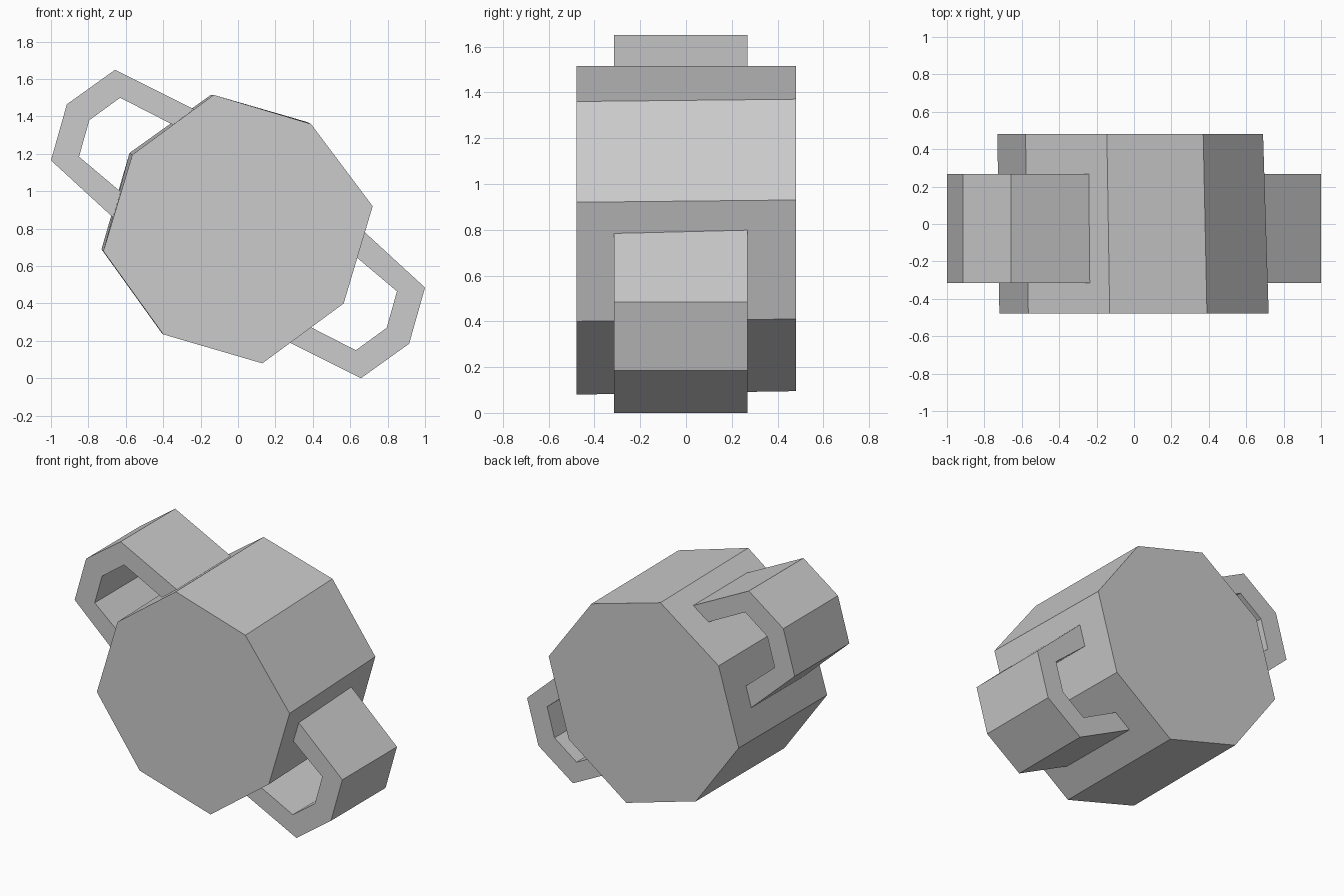
import bpy
import bmesh

cube = bpy.data.objects.get("Cube")
if cube:
    bpy.data.objects.remove(cube, do_unlink=True)

grey = bpy.data.materials.new("plain grey")
grey.use_nodes = True
color = (0.6, 0.6, 0.6, 1)
grey.diffuse_color = color
grey.node_tree.nodes["Principled BSDF"].inputs["Base Color"].default_value = color


def add_prism(name, front, back, y_front, y_back):
    """Join two matching x-z outlines into a closed solid."""
    bm = bmesh.new()
    a = [bm.verts.new((x, y_front, z)) for x, z in front]
    b = [bm.verts.new((x, y_back, z)) for x, z in back]
    bm.faces.new(a)
    bm.faces.new(b[::-1])
    n = len(a)
    for i in range(n):
        j = (i + 1) % n
        bm.faces.new((a[i], b[i], b[j], a[j]))
    bmesh.ops.recalc_face_normals(bm, faces=bm.faces)
    mesh = bpy.data.meshes.new(name)
    bm.to_mesh(mesh)
    bm.free()
    mesh.materials.append(grey)
    obj = bpy.data.objects.new(name, mesh)
    bpy.context.collection.objects.link(obj)
    return obj


# Eight-sided body, very slightly skewed between its two ends
body_front = [(-0.13, 1.515), (0.39, 1.36), (0.72, 0.92), (0.565, 0.40),
              (0.13, 0.08), (-0.40, 0.235), (-0.72, 0.68), (-0.565, 1.195)]
body_back = [(-0.145, 1.515), (0.37, 1.37), (0.69, 0.93), (0.54, 0.41),
             (0.11, 0.095), (-0.41, 0.245), (-0.73, 0.69), (-0.58, 1.205)]
add_prism("barrel_body", body_front, body_back, -0.478, 0.48)

# Angular handles: outer path, then inner path back, ends sunk in the body
outer = [(-0.10, 1.37), (-0.657, 1.65), (-0.915, 1.465), (-1, 1.165), (-0.57, 0.77)]
inner = [(-0.50, 0.89), (-0.85, 1.185), (-0.795, 1.38), (-0.63, 1.5), (-0.20, 1.28)]
upper = outer + inner
lower = [(-x, 1.65 - z) for x, z in upper]
for name, outline in (("right_handle", upper), ("left_handle", lower)):
    add_prism(name, outline, outline, -0.315, 0.268)
